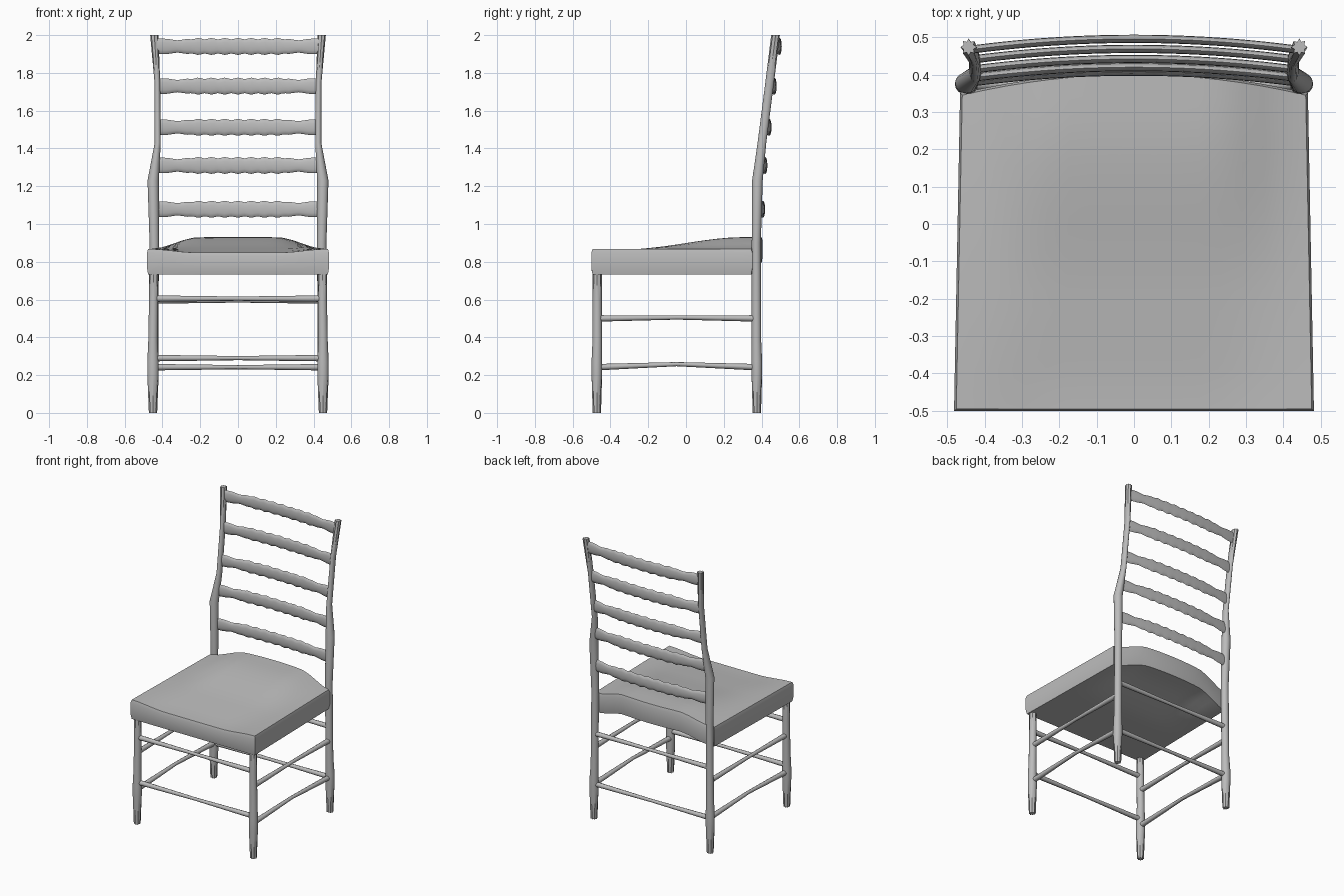
import bpy
import bmesh
from math import sin, cos, pi, radians
from mathutils import Vector

old = bpy.data.objects.get("Cube")
if old:
    bpy.data.objects.remove(old, do_unlink=True)

grey = bpy.data.materials.new("plain grey")
grey.use_nodes = True
colour = (0.5, 0.5, 0.5, 1)
grey.diffuse_color = colour
grey.node_tree.nodes["Principled BSDF"].inputs["Base Color"].default_value = colour


def finish(name, bm, angle):
    bmesh.ops.recalc_face_normals(bm, faces=bm.faces)
    mesh = bpy.data.meshes.new(name)
    bm.to_mesh(mesh)
    bm.free()
    mesh.materials.append(grey)
    obj = bpy.data.objects.new(name, mesh)
    bpy.context.collection.objects.link(obj)
    bpy.ops.object.select_all(action="DESELECT")
    obj.select_set(True)
    bpy.context.view_layer.objects.active = obj
    bpy.ops.object.shade_smooth_by_angle(angle=radians(angle))


def loft(name, sections, a, b, sides=12, jagged=False):
    """Skin ellipses (centre, radius along a, radius along b)."""
    bm = bmesh.new()
    rings = []
    for i, (centre, ra, rb) in enumerate(sections):
        ring = []
        for k in range(sides):
            t = 2 * pi * k / sides
            end = jagged and i in (0, len(sections) - 1)
            s = 0.65 if end and k % 2 else 1
            p = Vector(centre) + Vector(a) * ra * s * cos(t) + Vector(b) * rb * s * sin(t)
            ring.append(bm.verts.new(p))
        rings.append(ring)
    for low, high in zip(rings, rings[1:]):
        for k in range(sides):
            j = (k + 1) % sides
            bm.faces.new((low[k], low[j], high[j], high[k]))
    bm.faces.new(rings[0])
    bm.faces.new(rings[-1])
    finish(name, bm, 50)


X, Y, Z = (1, 0, 0), (0, 1, 0), (0, 0, 1)

# Turned front legs and leaning back posts: height, x, y, radius x, radius y
front_leg = [(0, .45, -.472, .022, .022), (.2, .45, -.472, .030, .028),
             (.27, .45, -.472, .030, .028), (.38, .45, -.47, .025, .025),
             (.6, .447, -.47, .024, .024), (.8, .447, -.47, .026, .024)]
back_post = [(0, .45, .375, .022, .022), (.2, .45, .375, .030, .028),
             (.27, .45, .375, .030, .028), (.38, .447, .373, .025, .025),
             (.9, .443, .372, .025, .024), (1.23, .449, .378, .030, .028),
             (1.43, .425, .402, .016, .023), (1.75, .427, .443, .015, .023),
             (2.0, .443, .474, .022, .023)]
for side, sign in (("left", 1), ("right", -1)):
    for part, rows in (("front_leg", front_leg), ("back_post", back_post)):
        loft(f"{part}_{side}", [((sign * x, y, z), rx, ry) for z, x, y, rx, ry in rows],
             X, Y, 16, True)

    # Side rails, thick at the ends and slim at the centre
    for level, z, lift in (("upper", .5, .005), ("lower", .242, .016)):
        loft(f"{level}_rail_{side}",
             [((sign * .447, -.05 + .42 * t, z + lift * (1 - abs(t))),
               .012 + .006 * abs(t), .011 + .006 * abs(t)) for t in (-1, -.5, 0, .5, 1)],
             X, Z, 8)

# Front and back rails
for place, y, heights in (("front", -.47, (.605, .29)), ("back", .375, (.595, .242))):
    for level, z in zip(("upper", "lower"), heights):
        loft(f"{level}_rail_{place}",
             [((.44 * t, y, z), .011 + .006 * abs(t), .011 + .006 * abs(t))
              for t in (-1, -.5, 0, .5, 1)], Y, Z, 8)

# Five bowed ladder slats with rippled edges
for n, (z, y) in enumerate(((1.078, .38), (1.31, .392), (1.512, .414), (1.73, .441), (1.94, .468))):
    sections = []
    for i in range(49):
        x = -.43 + .86 * i / 48
        ripple = .004 * cos(2 * pi * x / .07) if abs(x) < .26 else 0
        waist = .009 * max(0, 1 - abs(abs(x) - .32) / .06)
        bow = .028 * (1 - (x / .43) ** 2)
        sections.append(((x, y + bow, z), .011, .041 + ripple - waist))
    loft(f"back_slat_{n + 1}", sections, Y, Z, 12)


# Saddle seat: a thick slab that arches up towards the back
def smooth(t):
    t = max(0, min(1, t))
    return t * t * (3 - 2 * t)


def seat_point(u, v, level):
    crown = smooth((1 - abs(u)) / .55)
    x = u * (.468 - .008 * v)
    y = -.495 + .84 * (v + 1) / 2
    y += .055 * (1 - u * u) * smooth((v + .2) / 1.2)
    rise = smooth((y + .3) / .6)
    dip = smooth((-.2 - y) / .3)
    top = .868 + .062 * crown * rise - .02 * crown * dip
    bottom = .733 + .06 * crown * smooth((y + .1) / .45)
    bulge = (0, .006, .006, 0)[level]
    x += bulge * (u if abs(u) == 1 else 0)
    y += bulge * (v if abs(v) == 1 else 0)
    return x, y, bottom + (top - bottom) * (0, .25, .85, 1)[level]


N = 16
bm = bmesh.new()
grid = {}
for level in range(4):
    for i in range(N + 1):
        for j in range(N + 1):
            if level in (0, 3) or i in (0, N) or j in (0, N):
                grid[i, j, level] = bm.verts.new(seat_point(2 * i / N - 1, 2 * j / N - 1, level))
for level in (0, 3):
    for i in range(N):
        for j in range(N):
            bm.faces.new([grid[i + a, j + b, level] for a, b in ((0, 0), (1, 0), (1, 1), (0, 1))])
edge = [(i, 0) for i in range(N)] + [(N, j) for j in range(N)]
edge += [(N - i, N) for i in range(N)] + [(0, N - j) for j in range(N)]
for p, q in zip(edge, edge[1:] + edge[:1]):
    for level in range(3):
        bm.faces.new((grid[(*p, level)], grid[(*q, level)],
                      grid[(*q, level + 1)], grid[(*p, level + 1)]))
finish("seat", bm, 35)
